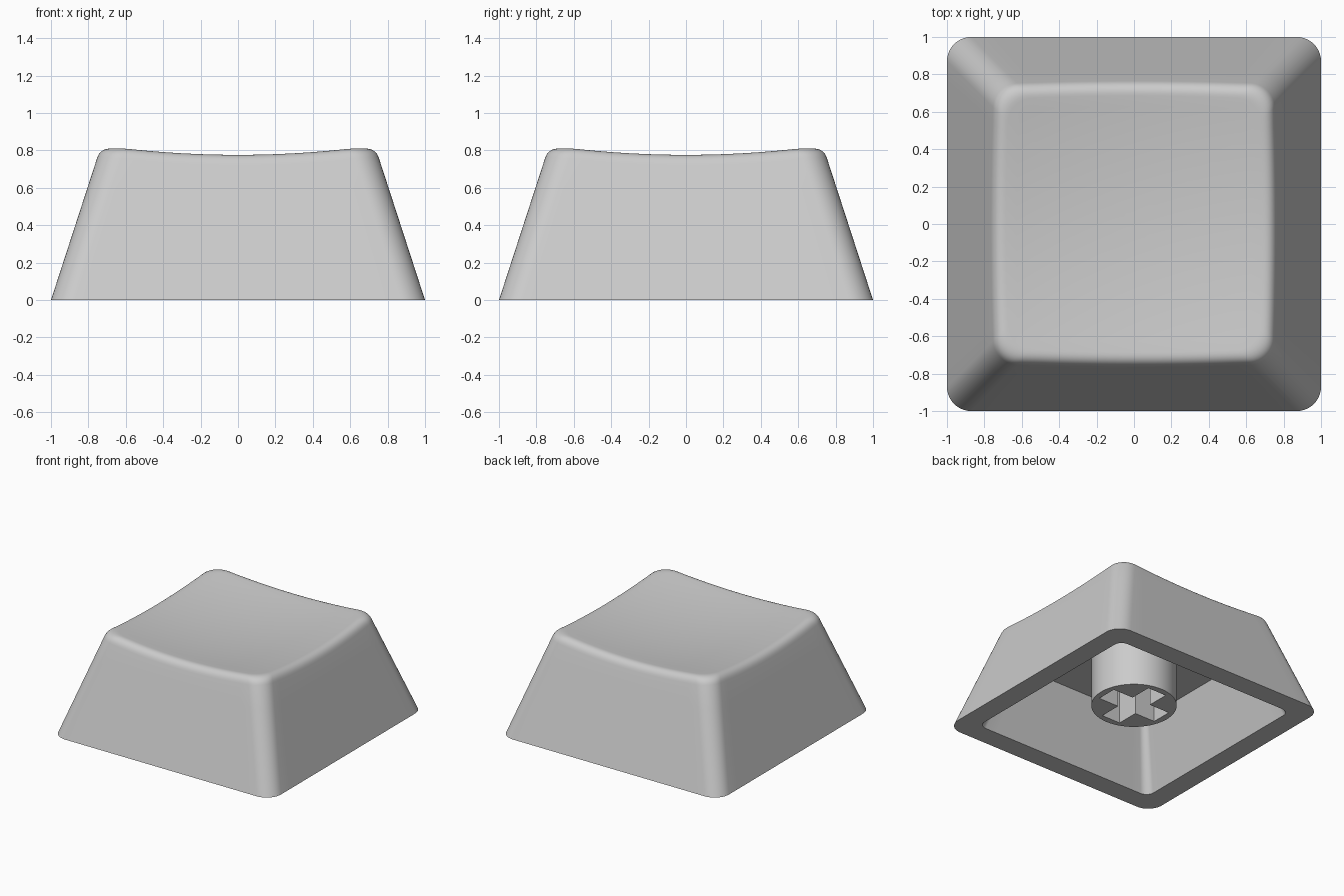
import bpy, bmesh, math
from mathutils import Vector

if "Cube" in bpy.data.objects:
    bpy.data.objects.remove(bpy.data.objects["Cube"])

SLOPE = 0.325          # inward lean of the walls per unit of height
CORNER = 0.13          # outer corner radius
ARC, SIDE = 10, 16     # segments per corner and per side

grey = bpy.data.materials.new("light_grey")
grey.diffuse_color = (0.6, 0.6, 0.6, 1)
grey.use_nodes = True
grey.node_tree.nodes["Principled BSDF"].inputs["Base Color"].default_value = grey.diffuse_color


def rounded_square(h, r):
    """Outline points of a rounded square with half width h, corner radius r."""
    pts, c = [], h - r
    for q in range(4):
        rot = lambda x, y: Vector((x, y)) if q == 0 else Vector(
            [(-y, x), (-x, -y), (y, -x)][q - 1])
        for i in range(ARC + 1):
            a = math.pi / 2 * i / ARC
            pts.append(rot(c + r * math.cos(a), c + r * math.sin(a)))
        for i in range(1, SIDE):
            pts.append(rot(c - 2 * c * i / SIDE, h))
    return pts


COUNT = 4 * (ARC + SIDE)


def dish(p):
    return 0.729 + 0.098 * p.length_squared


def finish(bm, name, angle):
    bmesh.ops.recalc_face_normals(bm, faces=bm.faces)
    mesh = bpy.data.meshes.new(name)
    bm.to_mesh(mesh)
    bm.free()
    mesh.materials.append(grey)
    ob = bpy.data.objects.new(name, mesh)
    bpy.context.collection.objects.link(ob)
    bpy.ops.object.select_all(action='DESELECT')
    ob.select_set(True)
    bpy.context.view_layer.objects.active = ob
    bpy.ops.object.shade_smooth_by_angle(angle=math.radians(angle))


# Cap shell: cavity walls, rim, outer walls, rounded top edge, dished top
def flat_ring(h, r, z):
    return [(p.x, p.y, z) for p in rounded_square(h, r)]


CEILING = 0.53
rings = [flat_ring(0.83 - SLOPE * CEILING, 0.05, CEILING),
         flat_ring(0.83, 0.07, 0)]
rings += [flat_ring(1 - SLOPE * z, CORNER, z) for z in (0, 0.2, 0.4, 0.6)]

edge = []              # height of the unrounded top edge for each column
for i in range(COUNT):
    z = 0.78
    for _ in range(5):
        z = dish(rounded_square(1 - SLOPE * z, CORNER)[i])
    edge.append(z)

FILLET, STEPS = 0.06, 8
inner_h = []
columns = []
for i, ze in enumerate(edge):
    he = 1 - SLOPE * ze
    start = (he + FILLET * SLOPE, ze - FILLET)
    top = he - FILLET
    end = (top, dish(rounded_square(top, CORNER)[i]))
    inner_h.append(top)
    col = []
    for s in range(STEPS + 1):
        t = s / STEPS
        h, z = [(1 - t) ** 2 * a + 2 * t * (1 - t) * b + t * t * c
                for a, b, c in zip(start, (he, ze), end)]
        p = rounded_square(h, CORNER)[i]
        col.append((p.x, p.y, z))
    columns.append(col)
rings += [[c[s] for c in columns] for s in range(STEPS + 1)]

for k in range(1, 12):
    f = 1 - k / 12
    ring = []
    for i, h in enumerate(inner_h):
        p = rounded_square(h, CORNER)[i] * f
        ring.append((p.x, p.y, dish(p)))
    rings.append(ring)

bm = bmesh.new()
loops = [[bm.verts.new(co) for co in ring] for ring in rings]
for a, b in zip(loops, loops[1:]):
    for i in range(COUNT):
        j = (i + 1) % COUNT
        bm.faces.new((a[i], a[j], b[j], b[i]))
bm.faces.new(loops[0])
centre = bm.verts.new((0, 0, dish(Vector((0, 0)))))
for i in range(COUNT):
    bm.faces.new((loops[-1][i], loops[-1][(i + 1) % COUNT], centre))
finish(bm, "cap_shell", 35)

# Stem: round post with a cross-shaped socket running up to the ceiling
RADIUS, ARM, HALF, Z0 = 0.322, 0.27, 0.085, 0.115
circle = [(RADIUS * math.cos(a), RADIUS * math.sin(a))
          for a in (math.tau * i / 64 for i in range(64))]
cross = []
for q in range(4):
    c, s = round(math.cos(q * math.pi / 2)), round(math.sin(q * math.pi / 2))
    for x, y in ((ARM, -HALF), (ARM, HALF), (HALF, HALF)):
        cross.append((c * x - s * y, s * x + c * y))
bm = bmesh.new()
edges = []
for outline in (circle, cross):
    vs = [bm.verts.new((x, y, Z0)) for x, y in outline]
    edges += [bm.edges.new((vs[i - 1], vs[i])) for i in range(len(vs))]
bmesh.ops.triangle_fill(bm, edges=edges, use_beauty=True)
ext = bmesh.ops.extrude_face_region(bm, geom=bm.faces[:], use_keep_orig=True)
top = [g for g in ext["geom"] if isinstance(g, bmesh.types.BMVert)]
bmesh.ops.translate(bm, verts=top, vec=(0, 0, CEILING + 0.02 - Z0))
finish(bm, "stem", 30)
